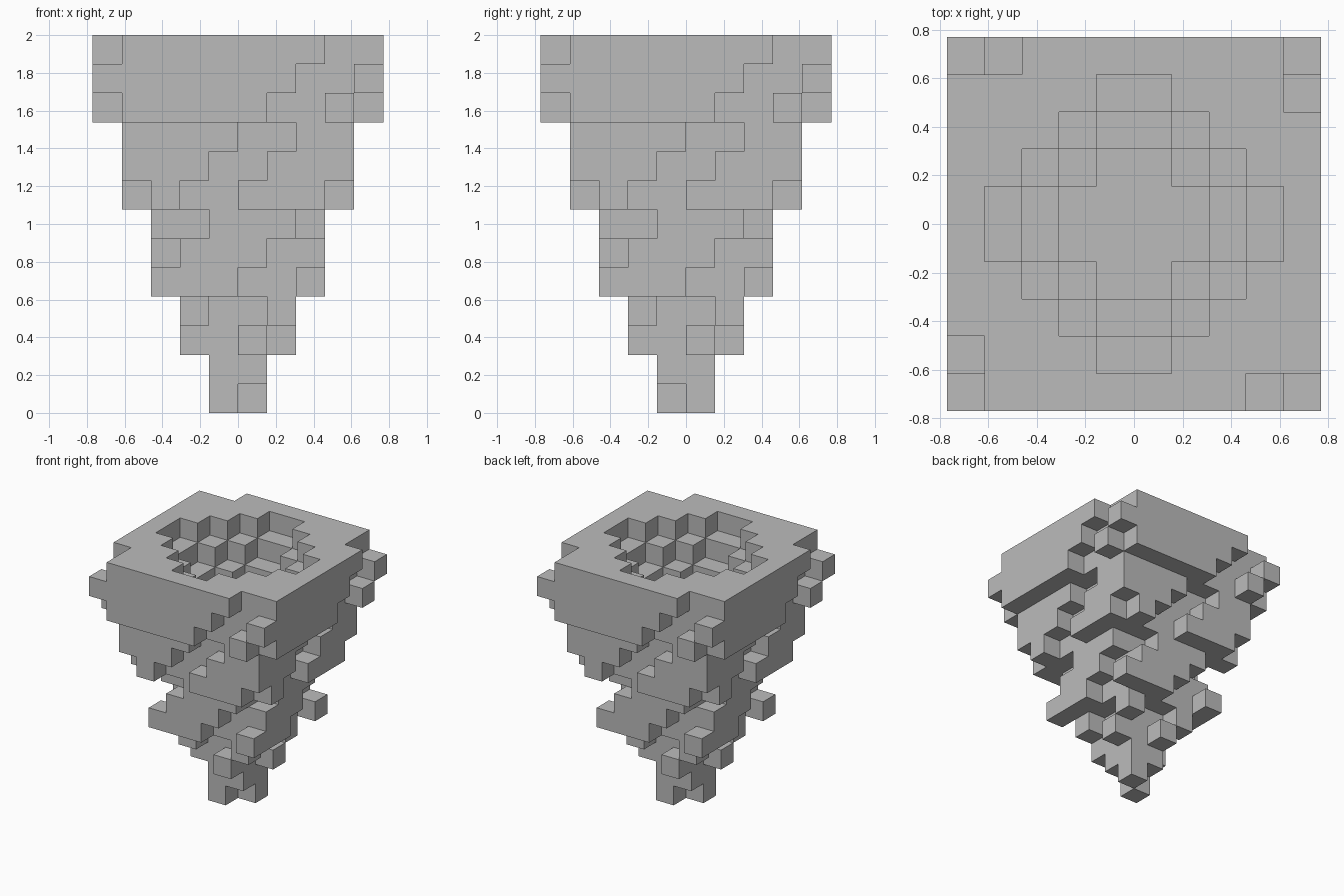
import bpy
import bmesh
from mathutils import Vector

cube = bpy.data.objects.get("Cube")
if cube:
    bpy.data.objects.remove(cube, do_unlink=True)

LAYERS = 13
U = 2 / LAYERS  # edge of one block

mat = bpy.data.materials.new("plain_grey")
mat.use_nodes = True
grey = (0.5, 0.5, 0.5, 1)
mat.diffuse_color = grey
mat.node_tree.nodes["Principled BSDF"].inputs["Base Color"].default_value = grey


def four_turns(x, y):
    """The cell and its three quarter turns about the z axis."""
    for _ in range(4):
        yield x, y
        x, y = -1 - y, x


def layer_cells(half, gap=None, trim_corners=False, bowl=0):
    """Square layer with a two-block groove on each side and an optional bowl."""
    span = range(-half, half)
    cells = {(x, y) for x in span for y in span}
    if gap is not None:
        for x in (gap, gap + 1):
            cells -= set(four_turns(x, -half))
    if trim_corners:
        cells -= set(four_turns(-half, -half))
    return {(x, y) for x, y in cells
            if max(x, -1 - x) + max(y, -1 - y) >= bowl}


# Tiers from the tip up: name, half width, groove start in each layer
tiers = [
    ("tip", 1, [None, None]),
    ("lower_funnel", 2, [-2, -1]),
    ("middle_funnel", 3, [0, 1, -3]),
    ("upper_funnel", 4, [-2, -1, 0]),
    ("funnel_rim", 5, [1, 2, 3]),
]

# Fill the block grid; the groove winds round the funnel
parts, solid, z = {}, set(), 0
for name, half, gaps in tiers:
    blocks = set()
    for level, gap in enumerate(gaps):
        wide = half > 3
        bowl = level + 2 if name == "funnel_rim" else 0
        cells = layer_cells(half, gap, wide and level == 0, bowl)
        if z == 0:
            cells -= {(0, -1), (-1, 0)}  # split point at the very tip
        blocks |= {(x, y, z) for x, y in cells}
        z += 1
    parts[name] = blocks
    solid |= blocks


def add_face(bm, block, axis, side):
    """One square on the given side of a block, wound outward."""
    a, b = (axis + 1) % 3, (axis + 2) % 3
    corners = [(0, 0), (1, 0), (1, 1), (0, 1)]
    if side < 0:
        corners.reverse()
    verts = []
    for s, t in corners:
        p = Vector(block)
        p[axis] += side > 0
        p[a] += s
        p[b] += t
        verts.append(bm.verts.new(p * U))
    bm.faces.new(verts)


# Build only the exposed faces of each tier
for name, blocks in parts.items():
    bm = bmesh.new()
    for block in sorted(blocks):
        for axis in range(3):
            for side in (-1, 1):
                neighbour = list(block)
                neighbour[axis] += side
                if tuple(neighbour) not in solid:
                    add_face(bm, block, axis, side)
    bmesh.ops.remove_doubles(bm, verts=bm.verts[:], dist=U / 100)
    mesh = bpy.data.meshes.new(name)
    bm.to_mesh(mesh)
    bm.free()
    mesh.materials.append(mat)
    bpy.context.collection.objects.link(bpy.data.objects.new(name, mesh))
